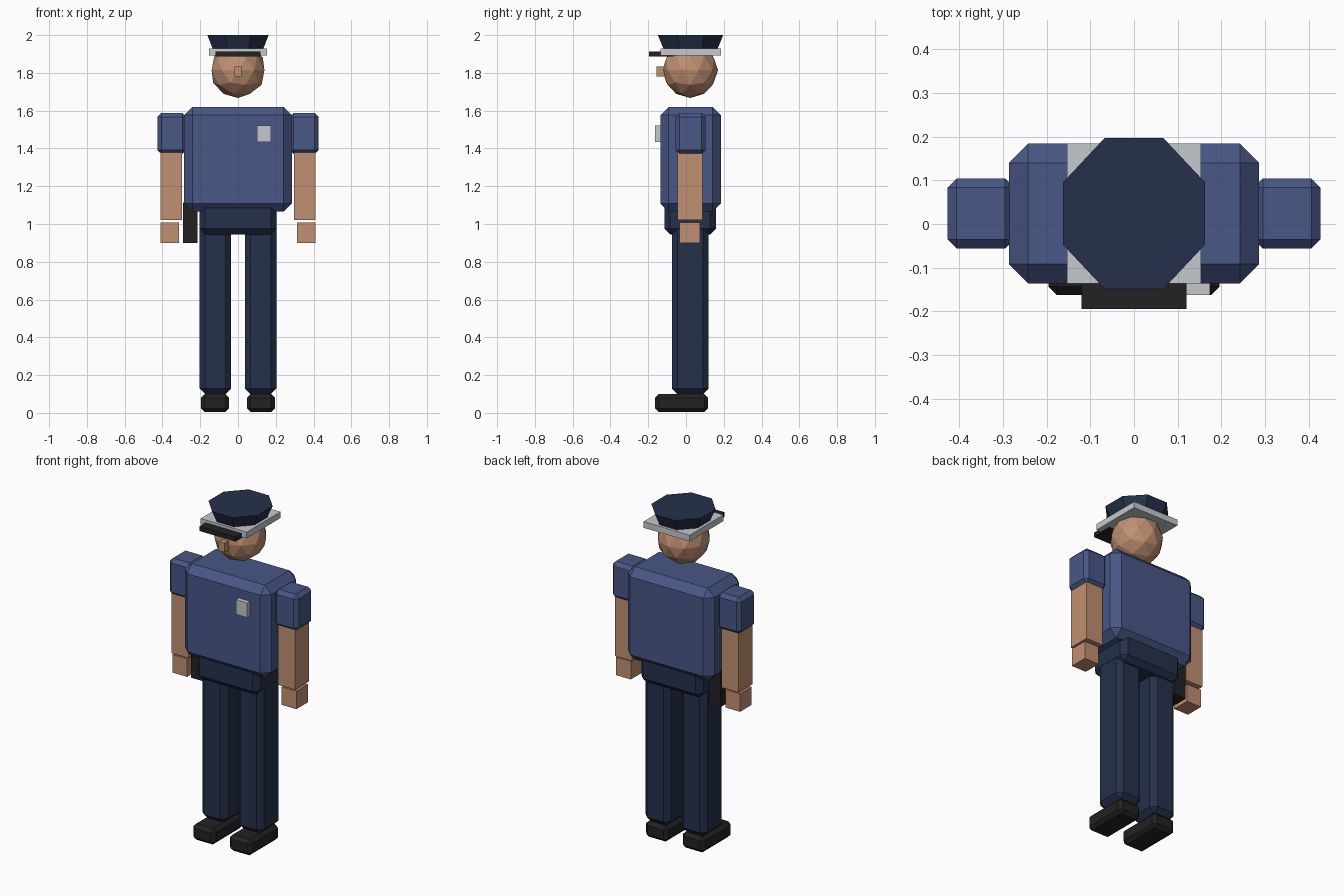
import bpy, bmesh, math
from mathutils import Matrix

if "Cube" in bpy.data.objects:
    bpy.data.objects.remove(bpy.data.objects["Cube"])


def material(name, rgb):
    m = bpy.data.materials.new(name)
    m.diffuse_color = (*rgb, 1)
    m.use_nodes = True
    m.node_tree.nodes["Principled BSDF"].inputs["Base Color"].default_value = m.diffuse_color
    return m


SHIRT = material("shirt blue", (0.065, 0.095, 0.235))
NAVY = material("navy", (0.018, 0.030, 0.070))
SKIN = material("skin", (0.53, 0.28, 0.165))
BLACK = material("black", (0.016, 0.016, 0.016))
SILVER = material("silver", (0.56, 0.58, 0.61))


def finish(name, bm, mat):
    mesh = bpy.data.meshes.new(name)
    bm.to_mesh(mesh)
    bm.free()
    mesh.materials.append(mat)
    obj = bpy.data.objects.new(name, mesh)
    bpy.context.collection.objects.link(obj)
    return obj


def box(name, mat, x, y, z, bevel=0):
    """Box from (min, max) ranges, with an optional flat chamfer."""
    bm = bmesh.new()
    size = [r[1] - r[0] for r in (x, y, z)]
    mid = [(r[0] + r[1]) / 2 for r in (x, y, z)]
    bmesh.ops.create_cube(bm, size=1, matrix=Matrix.Translation(mid) @ Matrix.Diagonal((*size, 1)))
    if bevel:
        bmesh.ops.bevel(bm, geom=bm.edges[:], offset=bevel, segments=1, affect='EDGES')
    return finish(name, bm, mat)


def pair(name, mat, x, y, z, bevel=0):
    """The same box on both sides of the body."""
    box("right_" + name, mat, (-x[1], -x[0]), y, z, bevel)
    box("left_" + name, mat, x, y, z, bevel)


# Body
box("torso", SHIRT, (-0.286, 0.286), (-0.136, 0.184), (1.065, 1.62), 0.044)
box("hips", NAVY, (-0.205, 0.205), (-0.115, 0.158), (0.945, 1.115), 0.03)
box("badge", SILVER, (0.10, 0.174), (-0.163, -0.125), (1.435, 1.522))
box("holster", BLACK, (-0.29, -0.215), (-0.03, 0.09), (0.90, 1.115))

# Limbs
pair("sleeve", SHIRT, (0.274, 0.427), (-0.056, 0.104), (1.37, 1.587), 0.021)
pair("arm", SKIN, (0.296, 0.41), (-0.044, 0.088), (1.02, 1.45))
pair("hand", SKIN, (0.313, 0.411), (-0.034, 0.075), (0.90, 1.008))
pair("leg", NAVY, (0.036, 0.204), (-0.075, 0.12), (0.10, 1.09), 0.03)
pair("shoe", BLACK, (0.047, 0.196), (-0.163, 0.117), (0.004, 0.10), 0.02)

# Head and nose
bm = bmesh.new()
bmesh.ops.create_icosphere(bm, subdivisions=2, radius=0.147, matrix=Matrix.Translation((0, 0.022, 1.814)))
finish("head", bm, SKIN)
box("nose", SKIN, (-0.019, 0.019), (-0.155, -0.09), (1.78, 1.835))

# Cap: band, visor and flared eight-sided crown
box("cap_band", SILVER, (-0.153, 0.153), (-0.136, 0.184), (1.893, 1.93))
box("cap_visor", BLACK, (-0.12, 0.12), (-0.195, -0.065), (1.887, 1.914))
bm = bmesh.new()
apothem = math.cos(math.pi / 8)
place = (Matrix.Translation((0, 0.024, 1.96)) @ Matrix.Diagonal((0.162 / apothem, 0.173 / apothem, 1, 1))
         @ Matrix.Rotation(math.pi / 8, 4, 'Z'))
bmesh.ops.create_cone(bm, cap_ends=True, segments=8, radius1=0.81, radius2=1, depth=0.08, matrix=place)
finish("cap_crown", bm, NAVY)
